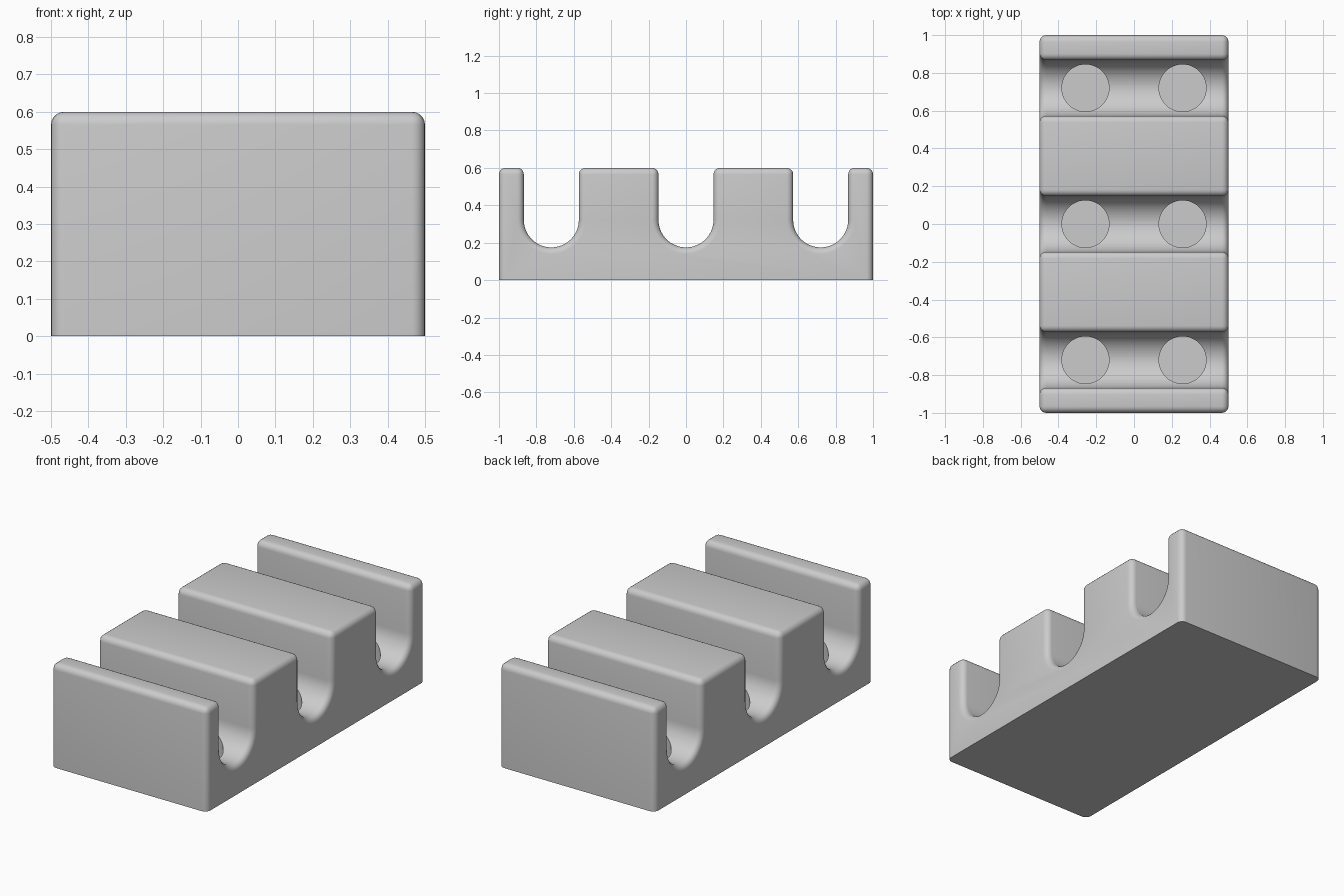
import bpy, bmesh, math

if "Cube" in bpy.data.objects:
    bpy.data.objects.remove(bpy.data.objects["Cube"])

LENGTH, WIDTH, HEIGHT = 2.0, 1.0, 0.6
SLOT_YS, SLOT_R, SLOT_Z = (-0.72, 0.0, 0.72), 0.147, 0.322
FILLET, ARC_STEPS = 0.035, 32
HOLE_X, HOLE_R, HOLE_FLOOR = 0.257, 0.125, 0.06

grey = bpy.data.materials.new("light grey")
grey.diffuse_color = (0.6, 0.6, 0.6, 1)
grey.use_nodes = True
grey.node_tree.nodes["Principled BSDF"].inputs["Base Color"].default_value = grey.diffuse_color

# Side profile: a block with three round-bottomed slots
profile = [(-LENGTH / 2, 0), (-LENGTH / 2, HEIGHT)]
for cy in SLOT_YS:
    profile.append((cy - SLOT_R, HEIGHT))
    for i in range(ARC_STEPS + 1):
        a = math.pi + math.pi * i / ARC_STEPS
        profile.append((cy + SLOT_R * math.cos(a), SLOT_Z + SLOT_R * math.sin(a)))
    profile.append((cy + SLOT_R, HEIGHT))
profile += [(LENGTH / 2, HEIGHT), (LENGTH / 2, 0)]

# Extrude the profile across the width
bm = bmesh.new()
end = bm.faces.new([bm.verts.new((-WIDTH / 2, y, z)) for y, z in profile])
new = bmesh.ops.extrude_face_region(bm, geom=[end])["geom"]
bmesh.ops.translate(bm, vec=(WIDTH, 0, 0),
                    verts=[g for g in new if isinstance(g, bmesh.types.BMVert)])
bmesh.ops.recalc_face_normals(bm, faces=bm.faces[:])

# Round every sharp edge except those on the base
sharp = [e for e in bm.edges if e.calc_face_angle(0) > math.radians(30)
         and max(v.co.z for v in e.verts) > 0.001]
bmesh.ops.bevel(bm, geom=sharp, offset=FILLET, offset_type='OFFSET',
                segments=5, profile=0.5, affect='EDGES', clamp_overlap=False)
mesh = bpy.data.meshes.new("slotted_block")
bm.to_mesh(mesh)
bm.free()
block = bpy.data.objects.new("slotted_block", mesh)
bpy.context.collection.objects.link(block)
mesh.materials.append(grey)

# Cutter for the flat-bottomed round pockets, two in each slot
bm = bmesh.new()
for cy in SLOT_YS:
    for cx in (-HOLE_X, HOLE_X):
        made = bmesh.ops.create_cone(bm, cap_ends=True, segments=48, radius1=HOLE_R,
                                     radius2=HOLE_R, depth=0.4)
        bmesh.ops.translate(bm, vec=(cx, cy, HOLE_FLOOR + 0.2), verts=made["verts"])
cut_mesh = bpy.data.meshes.new("pocket_cutter")
bm.to_mesh(cut_mesh)
bm.free()
cut_mesh.materials.append(grey)
cutter = bpy.data.objects.new("pocket_cutter", cut_mesh)
bpy.context.collection.objects.link(cutter)

# Cut the pockets, then discard the cutter
mod = block.modifiers.new("pockets", 'BOOLEAN')
mod.operation, mod.solver, mod.object = 'DIFFERENCE', 'EXACT', cutter
bpy.context.view_layer.objects.active = block
block.select_set(True)
bpy.ops.object.modifier_apply(modifier=mod.name)
bpy.data.objects.remove(cutter)
bpy.ops.object.shade_smooth_by_angle(angle=math.radians(30))
